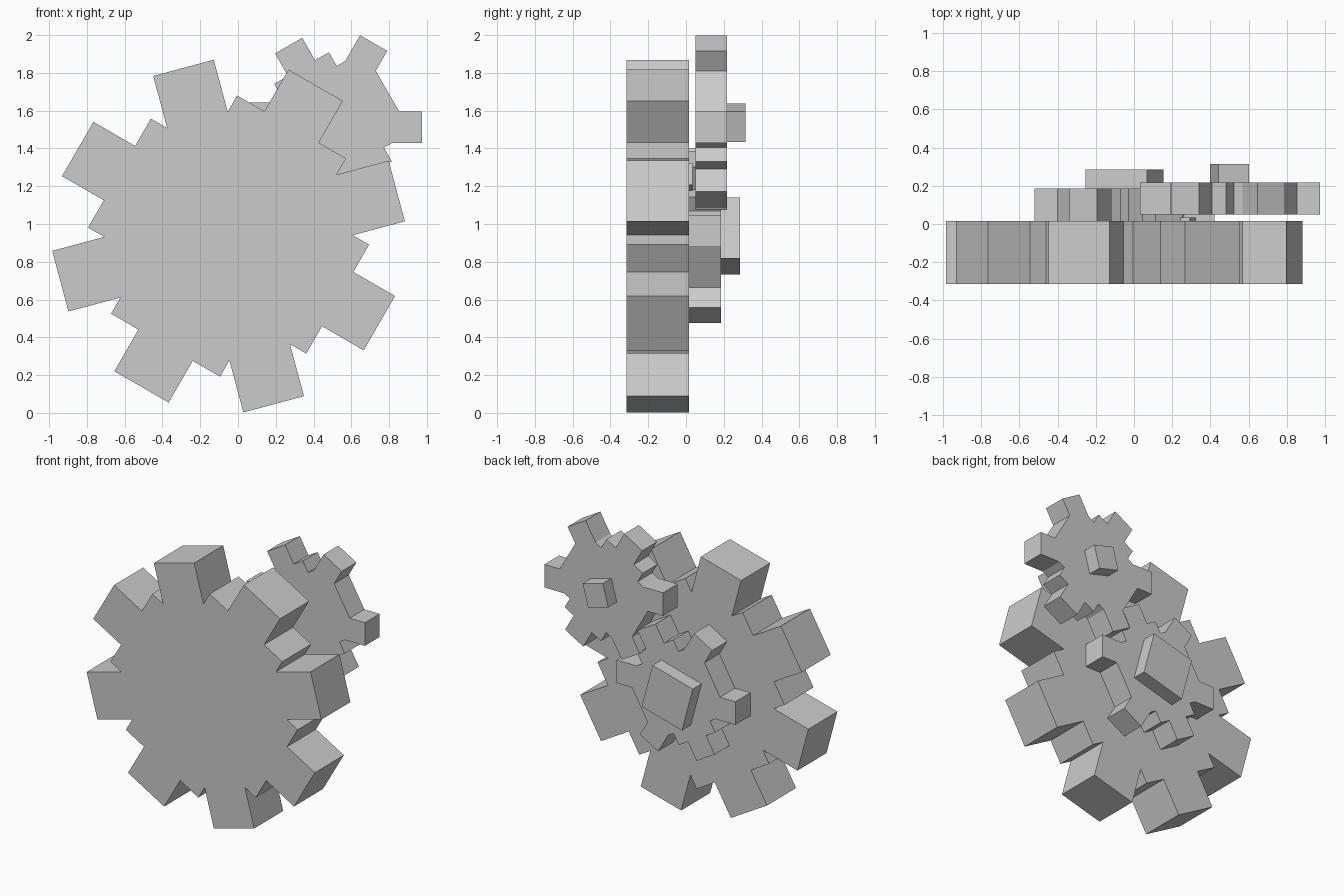
import bpy, bmesh
from math import radians, cos, sin
from mathutils import Vector
from mathutils.geometry import delaunay_2d_cdt

if "Cube" in bpy.data.objects:
    bpy.data.objects.remove(bpy.data.objects["Cube"])


def plate(name, cx, cz, y0, y1, bars, rot=0):
    """Merge rectangles (angle, half length, half width, side shift) into one
    outline in the XZ plane and extrude it from y0 to y1.
    A shifted bar is split in two teeth that are point-symmetric."""
    pts, faces = [], []
    for ang, hl, hw, shift in bars:
        a = radians(ang + rot)
        for k in ((1, -1) if shift else (0,)):
            u0, u1 = {0: (-hl, hl), 1: (0, hl), -1: (-hl, 0)}[k]
            v = shift * k
            n = len(pts)
            for p, q in ((u0, v - hw), (u1, v - hw), (u1, v + hw), (u0, v + hw)):
                pts.append(Vector((cx + p * cos(a) - q * sin(a),
                                   cz + p * sin(a) + q * cos(a))))
            faces.append([n, n + 1, n + 2, n + 3])
    vs, _, tris, *_ = delaunay_2d_cdt(pts, [], faces, 1, 1e-5)
    bm = bmesh.new()
    bv = [bm.verts.new((p.x, y0, p.y)) for p in vs]
    for t in tris:
        bm.faces.new([bv[i] for i in t])
    bmesh.ops.dissolve_limit(bm, angle_limit=radians(1), verts=bm.verts[:],
                             edges=bm.edges[:])
    ext = bmesh.ops.extrude_face_region(bm, geom=bm.faces[:], use_keep_orig=True)
    for g in ext["geom"]:
        if isinstance(g, bmesh.types.BMVert):
            g.co.y = y1
    bmesh.ops.recalc_face_normals(bm, faces=bm.faces[:])
    me = bpy.data.meshes.new(name)
    bm.to_mesh(me)
    bm.free()
    ob = bpy.data.objects.new(name, me)
    bpy.context.collection.objects.link(ob)
    return ob


# Large eight-toothed gear: four long bars and two wide body blocks
large = [(a, 0.922, 0.166, 0) for a in (15, 60, 105, 150)]
large += [(a, 0.667, 0.333, 0) for a in (60, 150)]
plate("large_gear", -0.05, 0.936, -0.315, 0.015, large)

# Small six-toothed gear pattern, used twice
small = [(0, 0.472, 0.083, -0.024), (60, 0.472, 0.083, 0.024),
         (120, 0.47, 0.083, 0), (30, 0.333, 0.25, 0), (120, 0.333, 0.167, 0)]
plate("middle_gear", -0.05, 0.937, 0.015, 0.185, small, rot=-60)
plate("upper_gear", 0.503, 1.537, 0.05, 0.217, small)

# Square hubs on the back
plate("middle_hub", -0.05, 0.936, 0.185, 0.285, [(15, 0.166, 0.166, 0)])
plate("upper_hub", 0.50, 1.537, 0.217, 0.315, [(-15, 0.083, 0.083, 0)])

# Thin spacer behind the upper gear
plate("spacer", 0.25, 1.25, 0.0, 0.035, [(15, 0.06, 0.06, 0)])
